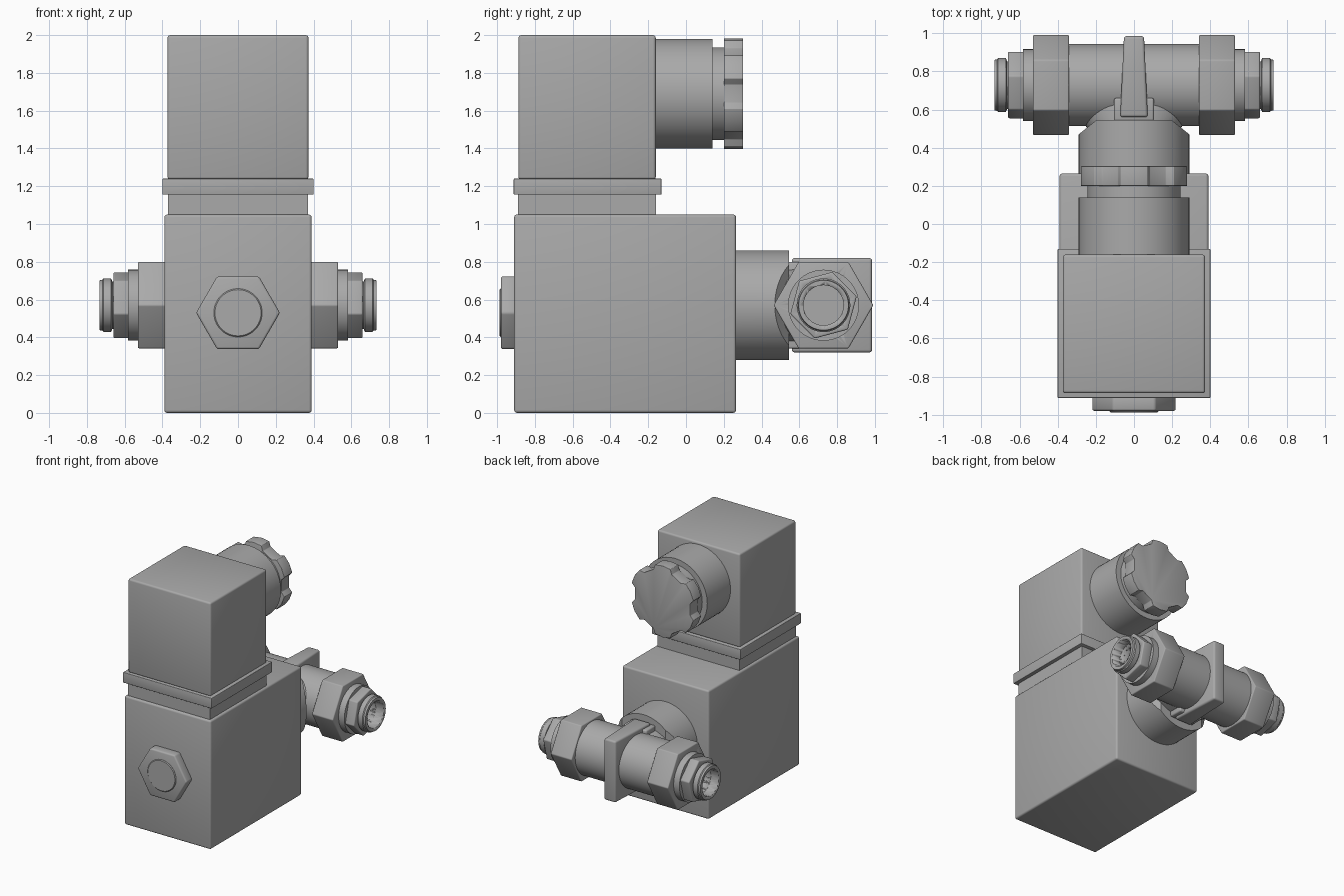
import bpy, bmesh
from math import cos, sin, radians
from mathutils import Vector

cube = bpy.data.objects.get("Cube")
if cube:
    bpy.data.objects.remove(cube, do_unlink=True)

GREY = (0.4, 0.4, 0.4, 1)
mat = bpy.data.materials.new("plain grey")
mat.use_nodes = True
mat.diffuse_color = GREY
mat.node_tree.nodes["Principled BSDF"].inputs["Base Color"].default_value = GREY


def finish(name, bm, bevel=0):
    bmesh.ops.recalc_face_normals(bm, faces=bm.faces[:])
    mesh = bpy.data.meshes.new(name)
    bm.to_mesh(mesh)
    bm.free()
    mesh.materials.append(mat)
    ob = bpy.data.objects.new(name, mesh)
    bpy.context.collection.objects.link(ob)
    bpy.ops.object.select_all(action='DESELECT')
    ob.select_set(True)
    bpy.context.view_layer.objects.active = ob
    if bevel:
        mod = ob.modifiers.new("bevel", 'BEVEL')
        mod.width = bevel
        mod.segments = 3
        mod.limit_method = 'ANGLE'
        bpy.ops.object.modifier_apply(modifier=mod.name)
    bpy.ops.object.shade_smooth_by_angle(angle=radians(35))
    return ob


def box(name, low, high, bevel=0):
    bm = bmesh.new()
    bmesh.ops.create_cube(bm, size=1)
    for v in bm.verts:
        v.co = [a + (b - a) * (c + 0.5) for a, b, c in zip(low, high, v.co)]
    return finish(name, bm, bevel)


def ring(n, turn=0):
    return [(cos(radians(turn + 360 * i / n)), sin(radians(turn + 360 * i / n)))
            for i in range(n)]


def loft(axis, centre, outline, stations):
    """Sweep an outline along x or y; each station is (position, radius, radius)."""
    bm = bmesh.new()
    rows = []
    for pos, *r in stations:
        row = []
        for u, v in outline:
            a, b = centre[0] + u * r[0], centre[1] + v * r[-1]
            row.append(bm.verts.new((pos, a, b) if axis == 'x' else (a, pos, b)))
        rows.append(row)
    for r0, r1 in zip(rows, rows[1:]):
        for i in range(len(r0)):
            j = (i + 1) % len(r0)
            bm.faces.new((r0[i], r0[j], r1[j], r1[i]))
    bm.faces.new(rows[0])
    bm.faces.new(rows[-1])
    return bm


ROUND = ring(64)
HEX = ring(6)

# Coil body, neck, gasket flange and connector cap
box("valve_body", (-.39, -.91, 0), (.39, .265, 1.05), .015)
box("connector_neck", (-.37, -.89, 1.04), (.37, -.16, 1.17))
box("gasket_flange", (-.4, -.912, 1.155), (.4, -.13, 1.24), .004)
box("connector_cap", (-.373, -.887, 1.235), (.373, -.16, 2), .015)

# Cable gland at the back of the cap
gland = (0, 1.69)
finish("gland_barrel", loft('y', gland, ROUND,
       [(-.17, .29), (.14, .29), (.14, .245), (.21, .245)]))
lobes = []
for k in range(6):
    for offset, r in ((-19, .255), (-14, .29), (0, .292), (14, .29), (19, .255)):
        a = radians(30 + 60 * k + offset)
        lobes.append((r * cos(a), r * sin(a)))
finish("gland_nut", loft('y', gland, lobes, [(.2, 1), (.303, 1)]), .003)

# Front retaining nut and stud
finish("front_nut", loft('y', (0, .53), HEX, [(-.9, .222), (-.98, .222)]), .012)
finish("front_stud", loft('y', (0, .53), ROUND, [(-.9, .128), (-.982, .128), (-.988, .122)]))

# Rear boss with its two sides cut at an angle
bm = loft('y', (0, .57), ROUND, [(.25, .29), (.545, .29)])
for s in (-1, 1):
    cut = bmesh.ops.bisect_plane(bm, geom=bm.verts[:] + bm.edges[:] + bm.faces[:],
                                 plane_co=(s * .29, .47, 0),
                                 plane_no=Vector((s * .08, .1, 0)).normalized(),
                                 clear_outer=True)
    bmesh.ops.holes_fill(bm, edges=[e for e in bm.edges if e.is_boundary], sides=0)
finish("rear_boss", bm)

# Tee: flared branch and cross pipe
tee = (.728, .57)
finish("tee_branch", loft('y', (0, .57), ROUND,
       [(.45, .2, .205), (.61, .335, .2), (.66, .36, .19)]))
finish("tee_pipe", loft('x', tee, ROUND, [(-.36, .215), (.36, .215)]))

# Tapered rib wrapped around the tee and its foot
box("rib_foot", (-.105, .54, .34), (.105, .66, .8), .012)
bm = bmesh.new()
bmesh.ops.create_cube(bm, size=1)
for v in bm.verts:
    back = v.co.y > 0
    v.co = (v.co.x * (.105 if back else .145), .985 if back else .56, .57 + v.co.z * .5)
finish("tee_rib", bm, .015)

# Hollow pipe fittings on both ends
for s, side in ((1, "left"), (-1, "right")):
    parts = [
        finish(side + "_union_nut", loft('x', tee, HEX, [(s * .34, .264), (s * .53, .264)]), .008),
        finish(side + "_collar", loft('x', tee, ROUND, [(s * .5, .188), (s * .582, .188)])),
        finish(side + "_small_nut", loft('x', tee, ring(6, 15),
               [(s * .575, .182), (s * .66, .182)]), .008),
        finish(side + "_pipe_tip", loft('x', tee, ROUND,
               [(s * .6, .125), (s * .665, .125), (s * .672, .142),
                (s * .712, .142), (s * .718, .135), (s * .732, .132)])),
    ]
    bore = finish("bore_cutter", loft('x', tee, ROUND, [(s * .42, .106), (s * .8, .106)]))
    bore.hide_render = True
    for ob in parts:
        mod = ob.modifiers.new("bore", 'BOOLEAN')
        mod.operation = 'DIFFERENCE'
        mod.solver = 'EXACT'
        mod.object = bore
        bpy.context.view_layer.objects.active = ob
        bpy.ops.object.modifier_apply(modifier=mod.name)
    bpy.data.objects.remove(bore, do_unlink=True)
